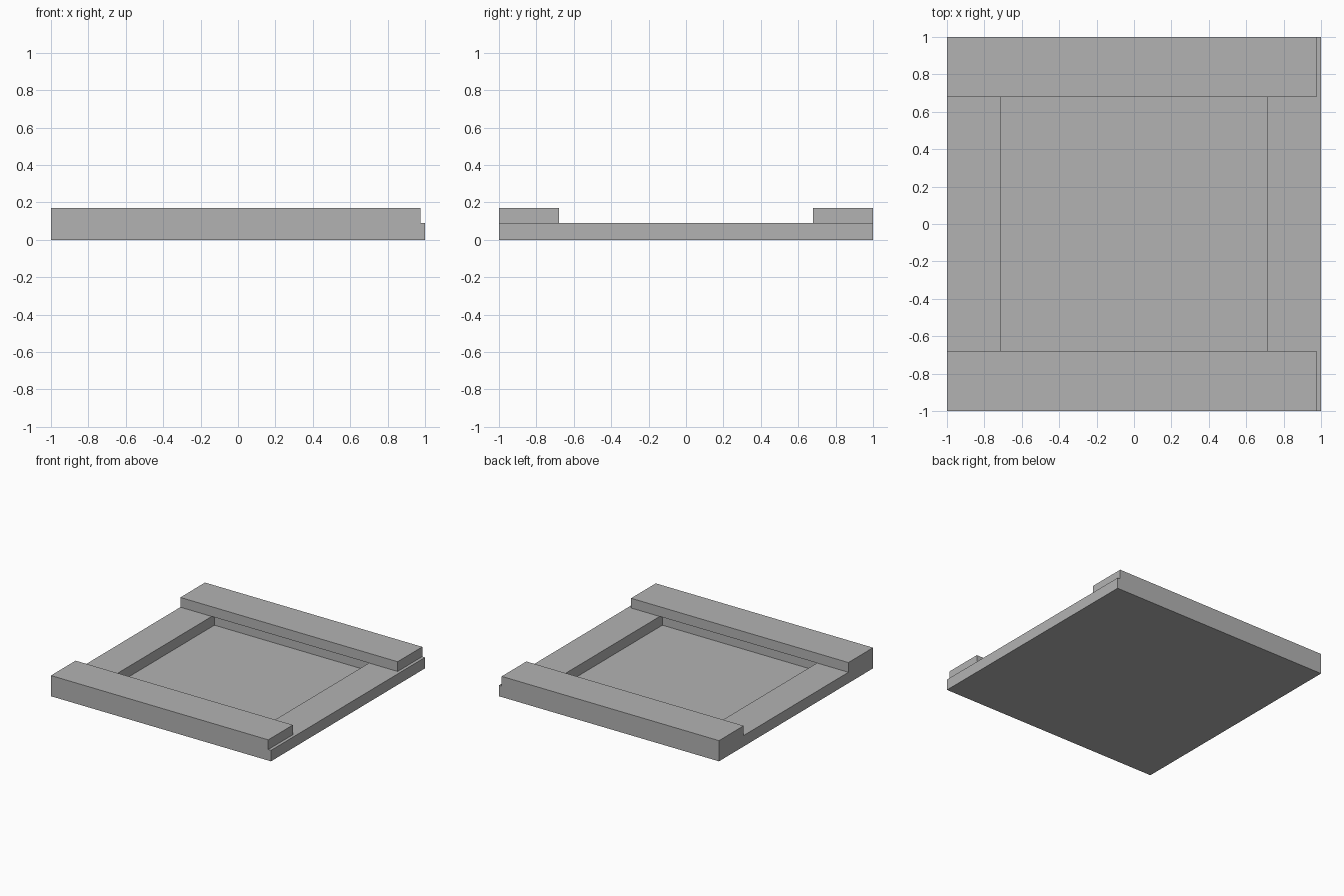
import bpy
import bmesh

default_cube = bpy.data.objects.get("Cube")
if default_cube:
    bpy.data.objects.remove(default_cube, do_unlink=True)

# Single flat grey
GREY = (0.45, 0.45, 0.45, 1.0)
grey = bpy.data.materials.new("light_grey")
grey.use_nodes = True
grey.diffuse_color = GREY
grey.node_tree.nodes["Principled BSDF"].inputs["Base Color"].default_value = GREY

BASE_TOP = 0.09
RAIL_TOP = 0.17
FLOOR = 0.005
LIP = 0.285


def box(low, high):
    """Return a bmesh box spanning two opposite corners."""
    bm = bmesh.new()
    bmesh.ops.create_cube(bm, size=1)
    for v in bm.verts:
        for axis in range(3):
            v.co[axis] = high[axis] if v.co[axis] > 0 else low[axis]
    return bm


def finish(bm, name):
    mesh = bpy.data.meshes.new(name)
    bm.to_mesh(mesh)
    bm.free()
    mesh.materials.append(grey)
    obj = bpy.data.objects.new(name, mesh)
    bpy.context.collection.objects.link(obj)
    return obj


# Square tray: the top face is inset to a rim and sunk to a thin floor
tray = box((-1, -1, 0), (1, 1, BASE_TOP))
top = max(tray.faces, key=lambda f: f.calc_center_median().z)
bmesh.ops.inset_region(tray, faces=[top], thickness=LIP, use_even_offset=True)
for v in top.verts:
    v.co.z = BASE_TOP
rim_edges = bmesh.ops.extrude_discrete_faces(tray, faces=[top])
for v in rim_edges["faces"][0].verts:
    v.co.z = FLOOR
bmesh.ops.recalc_face_normals(tray, faces=tray.faces)
finish(tray, "tray_base")

# Front and back rails, slightly overhanging the recess and short at one end
for name, y0, y1 in (("front_rail", -1, -0.68), ("back_rail", 0.68, 1)):
    finish(box((-1, y0, BASE_TOP), (0.975, y1, RAIL_TOP)), name)
